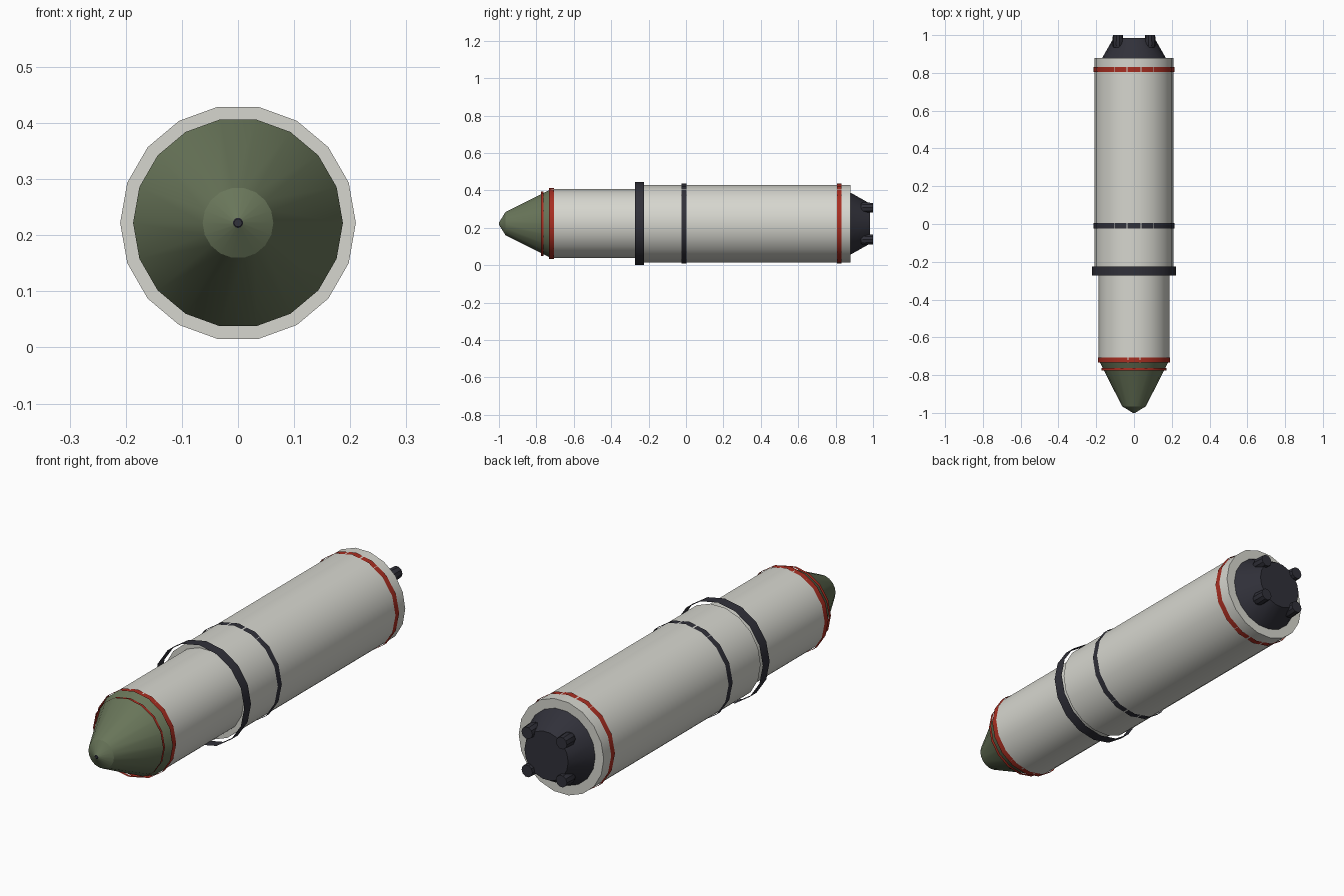
import bpy, bmesh, math

if "Cube" in bpy.data.objects:
    bpy.data.objects.remove(bpy.data.objects["Cube"])

AXIS_Z = 0.222  # height of the rocket's long axis


def material(name, srgb):
    m = bpy.data.materials.new(name)
    lin = [c / 12.92 if c <= 0.04045 else ((c + 0.055) / 1.055) ** 2.4 for c in srgb]
    m.diffuse_color = (*lin, 1)
    m.use_nodes = True
    m.node_tree.nodes["Principled BSDF"].inputs["Base Color"].default_value = m.diffuse_color
    return m


WHITE = material("hull_white", (0.84, 0.84, 0.81))
GREEN = material("nose_green", (0.41, 0.46, 0.35))
DARK = material("dark_grey", (0.19, 0.19, 0.225))
RED = material("band_red", (0.66, 0.18, 0.13))


def lathe(name, profile, sides, mat, caps=(False, False), x=0, z=0):
    """Spin (radius, y) points round an axis parallel to y."""
    bm = bmesh.new()
    rings = []
    for r, y in profile:
        ring = []
        for i in range(sides):
            a = 2 * math.pi * i / sides
            ring.append(bm.verts.new((x + r * math.cos(a), y, AXIS_Z + z + r * math.sin(a))))
        rings.append(ring)
    for lo, hi in zip(rings, rings[1:]):
        for i in range(sides):
            j = (i + 1) % sides
            bm.faces.new((lo[i], lo[j], hi[j], hi[i]))
    if caps[0]:
        bm.faces.new(rings[0][::-1])
    if caps[1]:
        bm.faces.new(rings[-1])
    # outward means away from the axis: the winding above faces inward
    bmesh.ops.recalc_face_normals(bm, faces=bm.faces[:])
    test = bm.faces[0] if len(bm.faces) else None
    bm.faces.ensure_lookup_table()
    test = bm.faces[0]
    c = test.calc_center_median()
    if test.normal.x * (c.x - x) + test.normal.z * (c.z - AXIS_Z - z) < 0:
        bmesh.ops.reverse_faces(bm, faces=bm.faces[:])
    me = bpy.data.meshes.new(name)
    bm.to_mesh(me)
    bm.free()
    me.materials.append(mat)
    ob = bpy.data.objects.new(name, me)
    bpy.context.collection.objects.link(ob)
    bpy.ops.object.select_all(action='DESELECT')
    ob.select_set(True)
    bpy.context.view_layer.objects.active = ob
    bpy.ops.object.shade_smooth_by_angle(angle=math.radians(31))
    return ob


# Main body: narrow upper stage stepping out to the wide lower stage
lathe("body", [(0.187, -0.72), (0.187, -0.226), (0.21, -0.226), (0.21, 0.88), (0.168, 0.88)],
      18, WHITE)

# Nose cone with blunt tip
lathe("nose_cone", [(0.187, -0.72), (0.063, -0.965), (0.009, -0.998)], 18, GREEN)
lathe("nose_tip", [(0.009, -0.998), (0.007, -1.0)], 18, DARK, caps=(False, True))

# Open bands wrapped round the body
for name, r, y0, y1, mat in (
        ("nose_band", 0.173, -0.775, -0.762, RED),
        ("upper_stage_band", 0.1902, -0.733, -0.707, RED),
        ("stage_joint_ring", 0.222, -0.273, -0.225, DARK),
        ("middle_band", 0.2135, -0.024, 0.004, DARK),
        ("rear_band", 0.2135, 0.806, 0.832, RED)):
    lathe(name, [(r, y0), (r, y1)], 16, mat)

# Engine block and four nozzles
lathe("engine_block", [(0.168, 0.88), (0.108, 0.985)], 18, DARK, caps=(False, True))
for sx in (-1, 1):
    for sz in (-1, 1):
        lathe("nozzle", [(0.024, 0.935), (0.030, 0.95), (0.027, 1.0)], 10, DARK,
              caps=(True, True), x=sx * 0.085, z=sz * 0.085)
